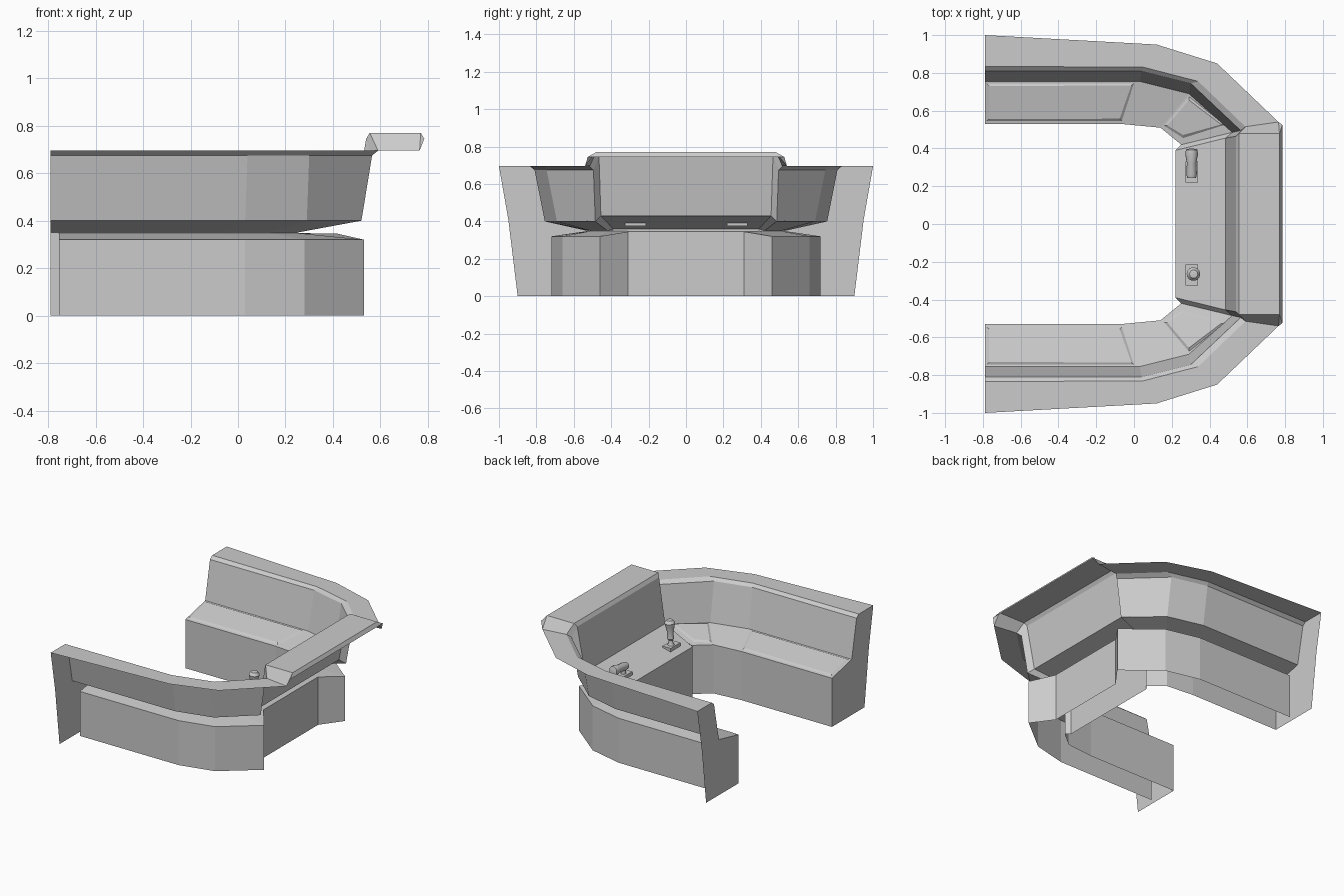
import bpy, bmesh
from mathutils import Vector, Matrix

if "Cube" in bpy.data.objects:
    bpy.data.objects.remove(bpy.data.objects["Cube"])


def finish(name, bm, smooth=False):
    bmesh.ops.remove_doubles(bm, verts=bm.verts, dist=0.0005)
    me = bpy.data.meshes.new(name)
    bm.to_mesh(me)
    bm.free()
    ob = bpy.data.objects.new(name, me)
    bpy.context.collection.objects.link(ob)
    if smooth:
        bpy.context.view_layer.objects.active = ob
        ob.select_set(True)
        bpy.ops.object.shade_smooth_by_angle(angle=0.6)
        ob.select_set(False)
    return ob


def flip(p):
    return (p[0], -p[1], p[2])


def loft(name, half):
    """Skin sheet through the cross-sections of one half and their mirror."""
    rows = half + [[flip(p) for p in r] for r in reversed(half)]
    bm = bmesh.new()
    grid = [[bm.verts.new(p) for p in r] for r in rows]
    for a, b in zip(grid, grid[1:]):
        for j in range(len(a) - 1):
            bm.faces.new((a[j], a[j + 1], b[j + 1], b[j]))
    bmesh.ops.recalc_face_normals(bm, faces=bm.faces)
    return finish(name, bm)


# console shell: kick wall, sloped desk, upright wall, trim and wide ledge
heights = (0, .35, .40, .675, .695, .695, .695)
wing = [
    [(-.79, .53), (-.79, .53), (-.79, .755), (-.79, .81), (-.79, .835), (-.79, 1), (-.79, 1)],
    [(-.07, .53), (-.07, .53), (.03, .755), (.04, .81), (.05, .83), (.12, .95), (.12, .95)],
    [(.14, .51), (.14, .51), (.29, .69), (.30, .745), (.34, .755), (.44, .85), (.44, .85)],
    [(.25, .42), (.25, .42), (.52, .485), (.565, .495), (.59, .515), (.765, .54), (.765, .54)],
]
half = [[(x, y, z) for (x, y), z in zip(r, heights)] for r in wing]
half.append([(.22, .39, 0), (.22, .39, .36), (.485, .455, .43), (.54, .465, .745),
             (.555, .48, .77), (.77, .48, .77), (.785, .525, .745)])
loft("console_shell", half)

# cabinet: rear wall with a lid sloping up to the kick wall
kick = [(-.755, .53), (-.07, .53), (.14, .51), (.25, .42), (.22, .31)]
rear = [(-.755, .72, .32), (.03, .72, .32), (.28, .66, .32), (.53, .46, .32), (.42, .31, .345)]
loft("cabinet", [[(k[0], k[1], .348), r, (r[0], r[1], 0)] for k, r in zip(kick, rear)])

# flat end panels closing both wings
for s in (1, -1):
    bm = bmesh.new()
    pts = [(.53, 0), (.53, .35), (.755, .40), (.81, .675), (.835, .695), (1, .695), (.95, .41), (.9, 0)]
    bm.faces.new([bm.verts.new((-.79, s * y, z)) for y, z in pts])
    finish("end_panel", bm)


# bevelled control panels set on the desk
def wing_z(x, y):
    return .35 + .05 * (y - .53) / .225


def corner_z(x, y):
    return .35 + .05 * (.63 * x + .77 * y - .481) / .225


panels = [([(-.78, .545), (-.065, .545), (0, .745), (-.78, .745)], wing_z),
          ([(.16, .52), (.26, .455), (.48, .525), (.29, .675)], corner_z)]
for outline, height in panels:
    for s in (1, -1):
        bm = bmesh.new()
        f = bm.faces.new([bm.verts.new((x, s * y, height(x, y) + .002)) for x, y in outline])
        f.normal_update()
        if f.normal.z < 0:
            f.normal_flip()
        bmesh.ops.inset_region(bm, faces=[f], thickness=.018, depth=.008, use_boundary=True)
        finish("control_panel", bm)


# control levers: base block and turned grip
def lever(name, base, foot, axis, profile):
    bm = bmesh.new()
    bmesh.ops.create_cube(bm, size=1, matrix=Matrix.Translation(base) @ Matrix.Diagonal((.065, .11, .025, 1)))
    finish(name + "_base", bm)
    bm = bmesh.new()
    vs = [bm.verts.new((r, 0, z)) for r, z in profile]
    es = [bm.edges.new(e) for e in zip(vs, vs[1:])]
    bmesh.ops.spin(bm, geom=vs + es, axis=(0, 0, 1), cent=(0, 0, 0), angle=6.283185, steps=14)
    rot = Vector((0, 0, 1)).rotation_difference(Vector(axis)).to_matrix().to_4x4()
    bmesh.ops.transform(bm, matrix=Matrix.Translation(foot) @ rot, verts=bm.verts)
    bmesh.ops.remove_doubles(bm, verts=bm.verts, dist=.0005)
    bmesh.ops.recalc_face_normals(bm, faces=bm.faces)
    finish(name + "_grip", bm, True)


lever("joystick", (.305, -.27, .388), (.305, -.265, .395), (.06, 0, 1),
      [(0, 0), (.025, 0), (.015, .02), (.015, .04), (.024, .05), (.02, .09), (.03, .135), (.036, .16), (.022, .18), (0, .183)])
lever("throttle", (.305, .275, .388), (.305, .245, .445), (0, 1, .12),
      [(0, 0), (.024, 0), (.028, .02), (.025, .08), (.034, .125), (.03, .15), (0, .157)])
bm = bmesh.new()
bmesh.ops.create_cone(bm, cap_ends=True, segments=12, radius1=.018, radius2=.014, depth=.06,
                      matrix=Matrix.Translation((.305, .275, .42)))
finish("throttle_stem", bm, True)
